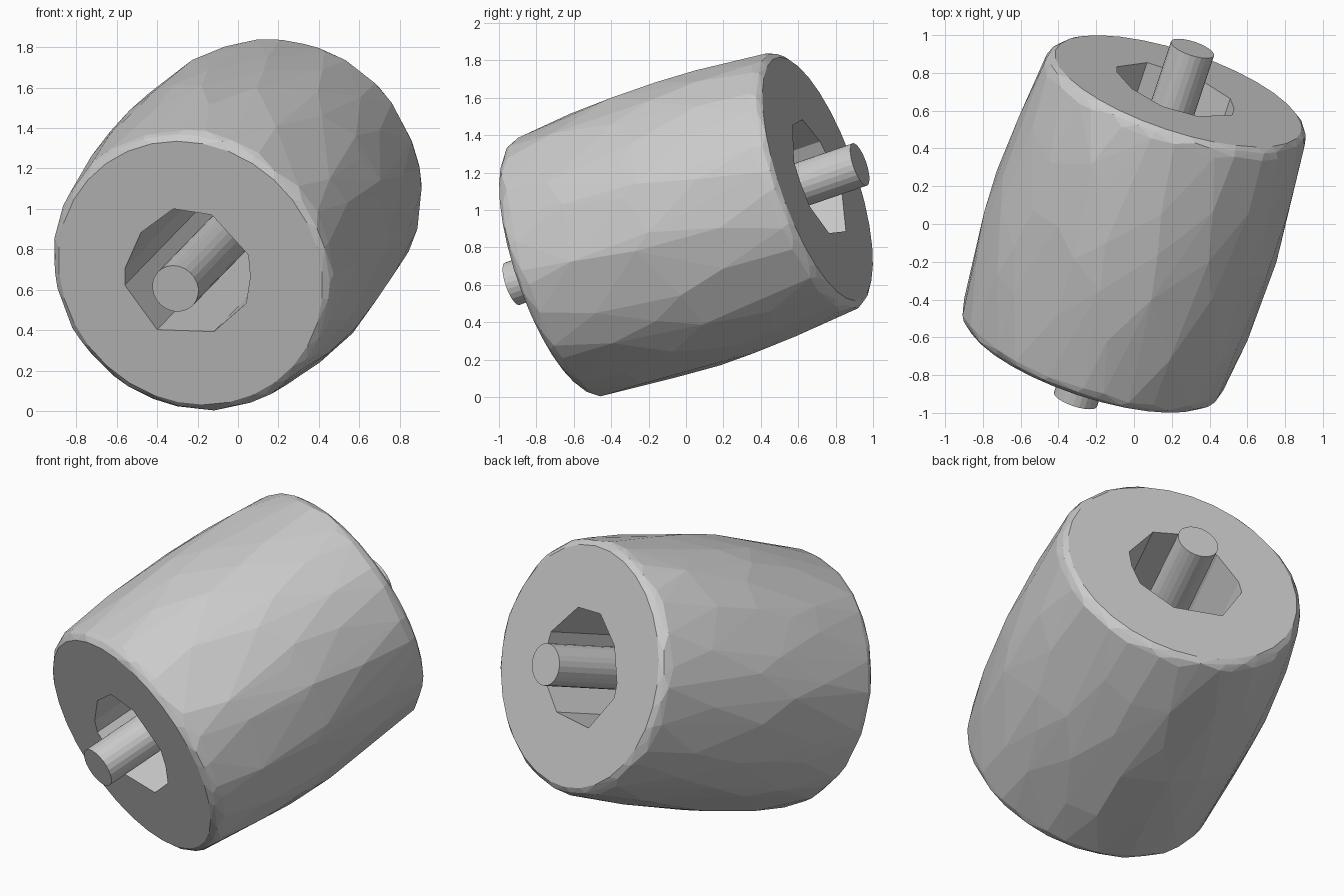
import bpy, bmesh, math, random
from mathutils import Vector, Matrix

if "Cube" in bpy.data.objects:
    bpy.data.objects.remove(bpy.data.objects["Cube"])

random.seed(4)
AXIS = Vector((0.301, 0.903, 0.310)).normalized()
PLACE = Matrix.Translation((0, 0, 0.925)) @ AXIS.to_track_quat('Z', 'Y').to_matrix().to_4x4()


def make_object(name, bm):
    bmesh.ops.recalc_face_normals(bm, faces=bm.faces)
    mesh = bpy.data.meshes.new(name)
    bm.to_mesh(mesh)
    bm.free()
    obj = bpy.data.objects.new(name, mesh)
    obj.matrix_world = PLACE
    bpy.context.collection.objects.link(obj)
    return obj


# Barrel: hull of slightly uneven rings gives the hewn, faceted surface
bm = bmesh.new()
# (height along axis, radius, points, angle jitter, height jitter, radius jitter)
rings = [(0.78, 0.685, 32, 0.0, 0.0, 0.0),
         (0.757, 0.713, 30, 0.06, 0.006, 0.003),
         (0.72, 0.728, 28, 0.08, 0.015, 0.004),
         (0.40, 0.763, 19, 0.10, 0.07, 0.006),
         (0.10, 0.777, 17, 0.10, 0.07, 0.006)]
for side in (-1, 1):
    for h, r, n, ja, jh, jr in rings:
        phase = random.random() if ja else 0.0
        for i in range(n):
            a = math.tau * i / n + phase + random.uniform(-ja, ja)
            rr = r + random.uniform(-jr, jr)
            z = side * (h + random.uniform(-jh, jh))
            bm.verts.new((rr * math.cos(a), rr * math.sin(a), z))
hull = bmesh.ops.convex_hull(bm, input=bm.verts)
bmesh.ops.delete(bm, geom=[v for v in bm.verts if not v.link_faces], context='VERTS')
bmesh.ops.dissolve_limit(bm, angle_limit=0.02, verts=bm.verts, edges=bm.edges)
barrel = make_object("barrel", bm)

# Uneven ten-sided bore running through the barrel
bore = [(-.085, .317), (.105, .287), (.285, .09), (.295, -.02), (.275, -.15),
        (.115, -.29), (-.165, -.28), (-.325, -.06), (-.325, .02), (-.245, .20)]
bm = bmesh.new()
# Outline as seen from the front, projected along y onto the end face
right, up = PLACE.to_3x3().col[0], PLACE.to_3x3().col[1]
outline = []
for dx, dz in bore:
    p = Vector((dx, -(AXIS.x * dx + AXIS.z * dz) / AXIS.y, dz))
    outline.append((p.dot(right), p.dot(up)))
face = bm.faces.new([bm.verts.new((x, y, -1)) for x, y in outline])
top = bmesh.ops.extrude_face_region(bm, geom=[face])["geom"]
bmesh.ops.translate(bm, vec=(0, 0, 2), verts=[g for g in top if isinstance(g, bmesh.types.BMVert)])
cutter = make_object("bore_cutter", bm)
cutter.hide_render = True
cutter.display_type = 'WIRE'

cut = barrel.modifiers.new("bore", 'BOOLEAN')
cut.operation = 'DIFFERENCE'
cut.solver = 'EXACT'
cut.object = cutter

# Round rod passing through the bore
bm = bmesh.new()
bmesh.ops.create_cone(bm, cap_ends=True, segments=24, radius1=0.12, radius2=0.12, depth=2.06)
make_object("rod", bm)
